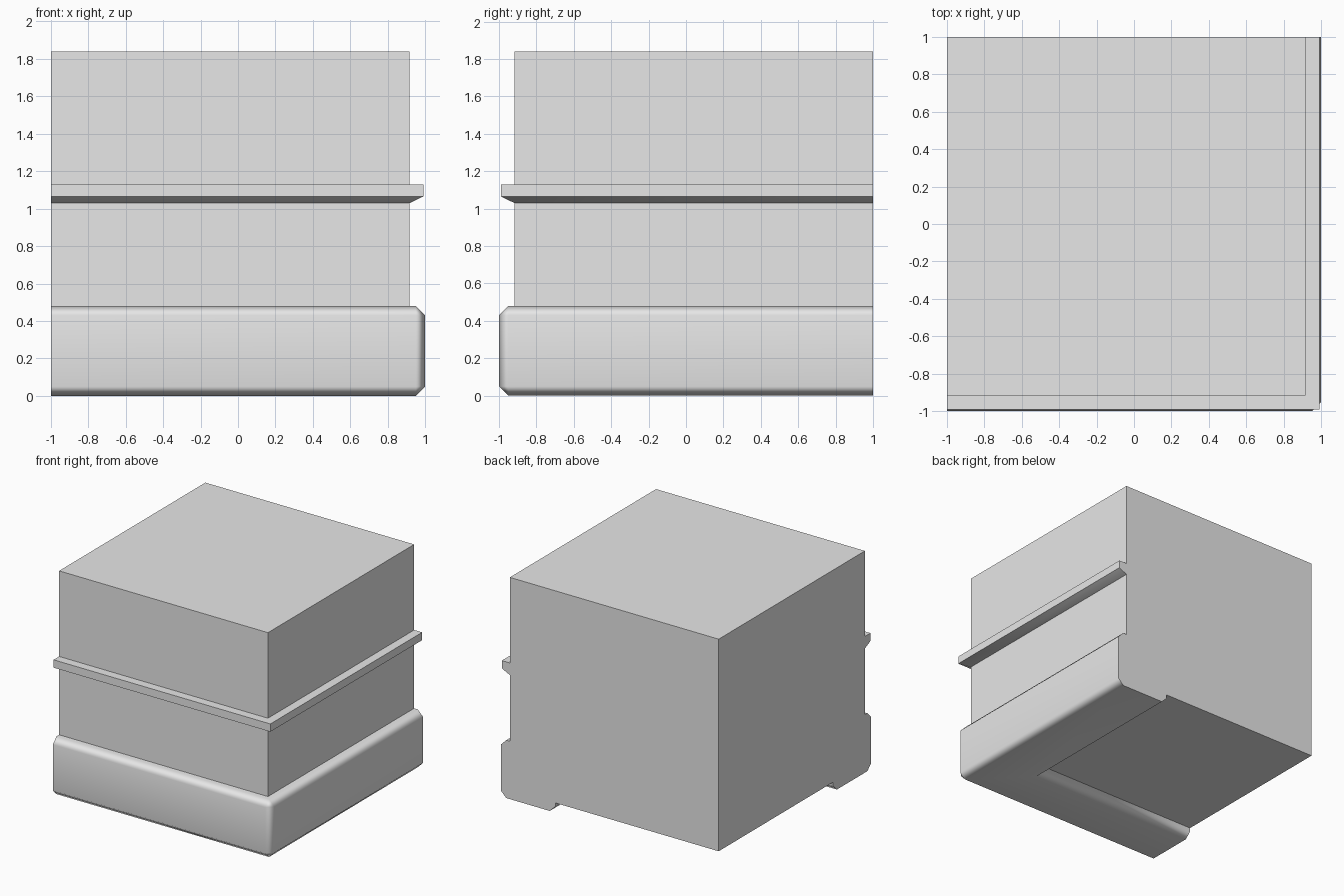
import bpy, bmesh, math

cube = bpy.data.objects.get("Cube")
if cube:
    bpy.data.objects.remove(cube, do_unlink=True)

grey = bpy.data.materials.new("plain grey")
grey.use_nodes = True
grey.diffuse_color = (0.8, 0.8, 0.8, 1)
grey.node_tree.nodes["Principled BSDF"].inputs["Base Color"].default_value = (0.8, 0.8, 0.8, 1)


def finish(name, bm):
    bmesh.ops.recalc_face_normals(bm, faces=bm.faces)
    mesh = bpy.data.meshes.new(name)
    bm.to_mesh(mesh)
    bm.free()
    mesh.materials.append(grey)
    obj = bpy.data.objects.new(name, mesh)
    bpy.context.collection.objects.link(obj)
    return obj


def corner_sweep(profile):
    """Sweep (offset, height) points along the front and right walls with a mitre."""
    bm = bmesh.new()
    rings = [[bm.verts.new(p) for p in ring] for ring in (
        [(-1, -o, z) for o, z in profile],
        [(o, -o, z) for o, z in profile],
        [(o, 1, z) for o, z in profile])]
    n = len(profile)
    for a, b in zip(rings, rings[1:]):
        for i in range(n):
            j = (i + 1) % n
            bm.faces.new((a[i], a[j], b[j], b[i]))
    bm.faces.new(rings[0])
    bm.faces.new(rings[-1])
    return bm


def smooth(obj):
    bpy.ops.object.select_all(action='DESELECT')
    obj.select_set(True)
    bpy.context.view_layer.objects.active = obj
    bpy.ops.object.shade_smooth_by_angle(angle=math.radians(60))
    mod = obj.modifiers.new("face weighting", 'WEIGHTED_NORMAL')
    mod.keep_sharp = True


# Wall block, raised a little above the ground
WALL, BOTTOM, TOP = 0.917, 0.08, 1.84
bm = bmesh.new()
bmesh.ops.create_cube(bm, size=1)
for v in bm.verts:
    v.co.x = WALL if v.co.x > 0 else -1
    v.co.y = 1 if v.co.y > 0 else -WALL
    v.co.z = TOP if v.co.z > 0 else BOTTOM
finish("wall_block", bm)

# Plinth round the front and right, chamfered along its length and outer corner
bm = corner_sweep([(0.5, 0), (1, 0), (1, 0.48), (0.5, 0.48)])
chamfered = []
for e in bm.edges:
    a, b = (v.co for v in e.verts)
    at_end = (a.x == b.x == -1) or (a.y == b.y == 1)
    level = a.z == b.z
    mitre = level and a.x != b.x and a.y != b.y
    outer_corner = not level and a.x == 1
    if not at_end and not mitre and (level or outer_corner):
        chamfered.append(e)
bmesh.ops.dissolve_edges(bm, edges=[
    e for e in bm.edges
    if e.verts[0].co.x != e.verts[1].co.x and e.verts[0].co.y != e.verts[1].co.y])
bmesh.ops.bevel(bm, geom=[e for e in chamfered if e.is_valid], offset=0.05,
                offset_type='OFFSET', segments=1, profile=0.5, affect='EDGES')
smooth(finish("plinth", bm))

# Narrow ledge with a sloping underside
bm = corner_sweep([(0.87, 1.03), (WALL, 1.03), (0.99, 1.065), (0.99, 1.13), (0.87, 1.13)])
smooth(finish("ledge", bm))
